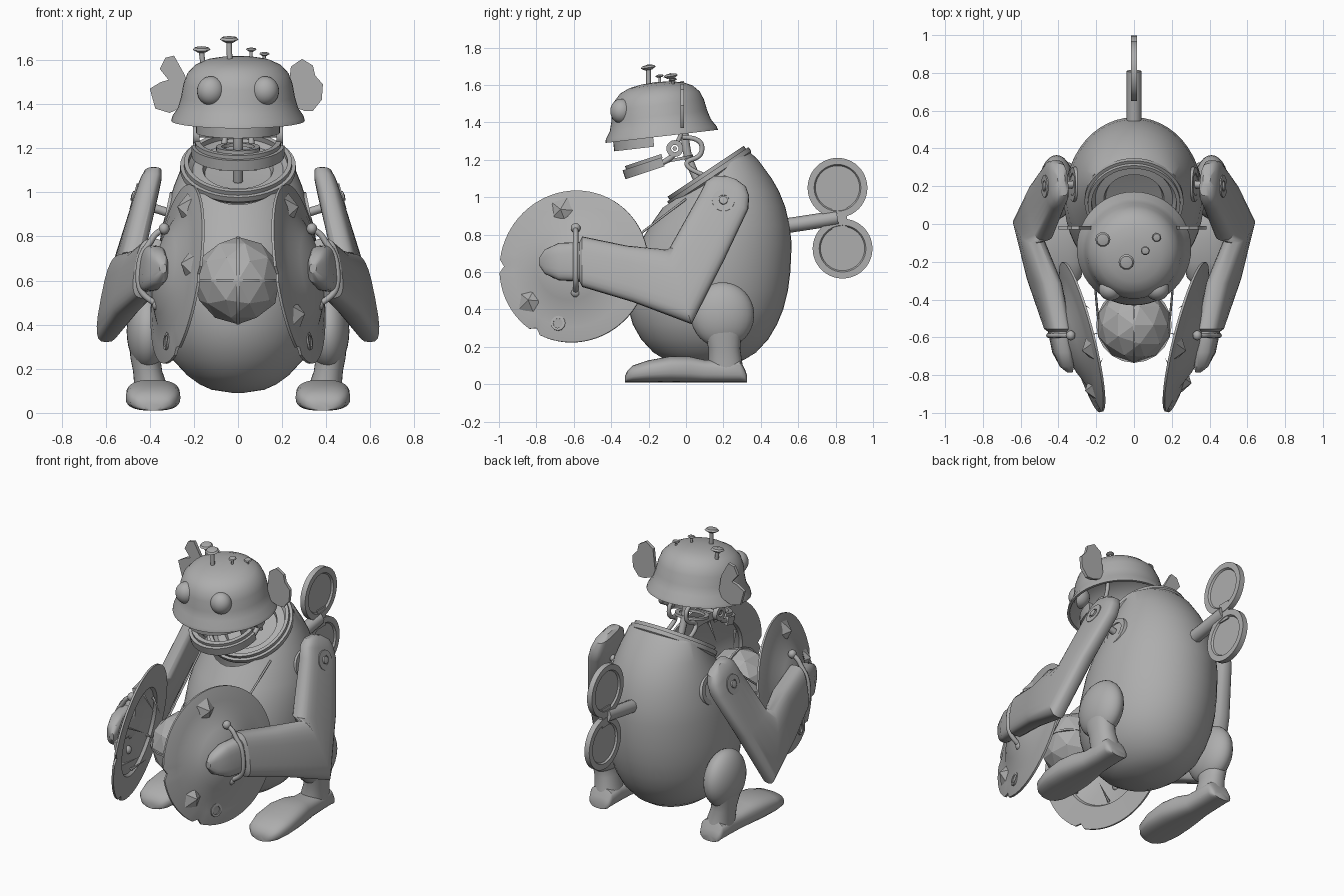
import bpy, bmesh, math
from mathutils import Matrix, Vector

cube = bpy.data.objects.get("Cube")
if cube:
    bpy.data.objects.remove(cube, do_unlink=True)

grey = bpy.data.materials.new("worn_grey")
grey.use_nodes = True
tone = (0.42, 0.42, 0.42, 1)
grey.diffuse_color = tone
for node in grey.node_tree.nodes:
    if node.type == 'BSDF_PRINCIPLED':
        node.inputs["Base Color"].default_value = tone

MIRROR = Matrix.Scale(-1, 4, (1, 0, 0))
SIDES = (("left", Matrix()), ("right", MIRROR))
TO_X = Matrix.Rotation(math.pi / 2, 4, 'Y')


def at(x, y, z, tilt=0.0):
    return Matrix.Translation((x, y, z)) @ Matrix.Rotation(tilt, 4, 'X')


def finish(name, bm, matrix=Matrix(), angle=35):
    bmesh.ops.remove_doubles(bm, verts=bm.verts, dist=0.0005)
    bm.transform(matrix)
    bmesh.ops.recalc_face_normals(bm, faces=bm.faces)
    for f in bm.faces:
        f.smooth = angle > 0
    for e in bm.edges:
        e.smooth = e.calc_face_angle(0) < math.radians(angle)
    mesh = bpy.data.meshes.new(name)
    bm.to_mesh(mesh)
    bm.free()
    mesh.materials.append(grey)
    bpy.context.collection.objects.link(bpy.data.objects.new(name, mesh))


def loft(rings, n=32, power=1.0):
    """Skin rings given as (centre, half axis a, half axis b)."""
    bm = bmesh.new()
    loops = []
    for c, a, b in rings:
        loop = []
        for i in range(n):
            t = math.tau * i / n
            u, v = (math.copysign(abs(w) ** power, w) for w in (math.cos(t), math.sin(t)))
            loop.append(bm.verts.new(Vector(c) + Vector(a) * u + Vector(b) * v))
        loops.append(loop)
    for p, q in zip(loops, loops[1:]):
        for i in range(n):
            j = (i + 1) % n
            bm.faces.new((p[i], p[j], q[j], q[i]))
    bm.faces.new(loops[0])
    bm.faces.new(loops[-1])
    return bm


def revolve(profile, n=40, closed=False, shape=lambda r, t: r):
    bm = bmesh.new()
    pts = profile + profile[:1] if closed else profile
    loops = [[bm.verts.new((shape(r, math.tau * i / n) * math.cos(math.tau * i / n),
                            shape(r, math.tau * i / n) * math.sin(math.tau * i / n), z))
              for i in range(n)] for r, z in pts]
    for p, q in zip(loops, loops[1:]):
        for i in range(n):
            j = (i + 1) % n
            bm.faces.new((p[i], p[j], q[j], q[i]))
    return bm


def ball(name, matrix, radii):
    bm = bmesh.new()
    bmesh.ops.create_uvsphere(bm, u_segments=28, v_segments=16, radius=1)
    finish(name, bm, matrix @ Matrix.Diagonal((*radii, 1)))


def tube(name, points, r, matrix=Matrix()):
    cu = bpy.data.curves.new(name, 'CURVE')
    cu.dimensions = '3D'
    cu.bevel_depth, cu.bevel_resolution, cu.use_fill_caps = r, 2, True
    sp = cu.splines.new('NURBS')
    sp.points.add(len(points) - 1)
    for p, co in zip(sp.points, points):
        p.co = (*(matrix @ Vector(co)), 1)
    sp.use_endpoint_u, sp.order_u = True, 3
    cu.materials.append(grey)
    bpy.context.collection.objects.link(bpy.data.objects.new(name, cu))


def plate(name, outline, depth, matrix):
    bm = bmesh.new()
    face = bm.faces.new([bm.verts.new((x, 0, z)) for x, z in outline])
    ext = bmesh.ops.extrude_face_region(bm, geom=[face])
    bmesh.ops.translate(bm, vec=(0, depth, 0),
                        verts=[v for v in ext["geom"] if isinstance(v, bmesh.types.BMVert)])
    finish(name, bm, matrix)


# Egg-shaped body, cut off at the slanted neck: z, front y, back y, half width
body = [(.09, .08, .12, .02), (.105, -.04, .24, .12), (.13, -.11, .31, .175), (.17, -.175, .375, .23),
        (.24, -.24, .44, .295), (.32, -.285, .487, .332), (.4, -.307, .52, .355), (.5, -.313, .545, .367),
        (.6, -.302, .558, .37), (.75, -.25, .565, .36), (.85, -.19, .554, .343), (.95, -.12, .53, .315),
        (1.03, -.07, .498, .29), (1.1, -.02, .458, .262), (1.2, .04, .385, .222), (1.28, .12, .3, .1)]
bm = loft([((0, (f + b) / 2, z), (w, 0, 0), (0, (b - f) / 2, 0)) for z, f, b, w in body], 48)
NECK = at(0, .125, 1.11, .588)
bmesh.ops.bisect_plane(bm, geom=bm.verts[:] + bm.edges[:] + bm.faces[:], clear_outer=True,
                       plane_co=NECK.translation, plane_no=NECK.to_3x3() @ Vector((0, 0, 1)))
finish("body", bm)
finish("neck_collar", revolve([(.23, -.04), (.262, -.01), (.262, .015), (.245, .015), (.245, .035),
                               (.225, .035), (.225, .01), (.205, -.01), (.16, -.005), (.15, -.03),
                               (0, -.04)], 48), NECK)

# Hollow cap of the head with a flared brim
finish("head_cap", revolve([(0, .292), (.08, .287), (.145, .275), (.195, .252), (.23, .215), (.247, .17),
                            (.258, .11), (.272, .06), (.298, .02), (.303, 0), (.288, 0), (.255, .06),
                            (.235, .14), (.2, .2), (.1, .25), (0, .26)], 48), at(0, -.13, 1.325, .116))
ear = [(.22, 1.4), (.24, 1.57), (.29, 1.605), (.34, 1.575), (.35, 1.53), (.385, 1.49), (.38, 1.42),
       (.34, 1.37), (.3, 1.37)]
torn_ear = [(.22, 1.4), (.24, 1.53), (.29, 1.62), (.33, 1.61), (.355, 1.56), (.315, 1.51), (.35, 1.5),
            (.4, 1.47), (.375, 1.38), (.31, 1.36)]
plate("left_ear", ear, .02, at(0, -.03, 0))
plate("right_ear", torn_ear, .02, MIRROR @ at(0, -.03, 0))

# Screws and nails in the scalp
for x, y, z, h, r in ((-.04, -.2, 1.6, .09, .042), (-.165, -.08, 1.57, .075, .04),
                      (.06, -.14, 1.6, .05, .024), (.12, -.07, 1.58, .05, .024)):
    tube("nail_shank", [(x * .9, y, z - .03), (x, y, z + h / 2), (x, y, z + h)], r * .3)
    finish("nail_head", revolve([(0, 0), (r * .5, 0), (r, r * .3), (r * .8, r * .55), (0, r * .7)], 10),
           at(x, y, z + h - .01, .15))


# Curved jaw bands
def jaw(name, rx, ry, height, matrix, n=20):
    bm = bmesh.new()
    quads = []
    for i in range(n + 1):
        t = math.pi + math.pi * i / n
        quads.append([bm.verts.new(((rx - d) * math.cos(t), (ry - d) * math.sin(t), z))
                      for d, z in ((0, 0), (0, height), (.025, height), (.025, 0))])
    for p, q in zip(quads, quads[1:]):
        for i in range(4):
            bm.faces.new((p[i], p[i - 1], q[i - 1], q[i]))
    bm.faces.new(quads[0])
    bm.faces.new(quads[-1])
    finish(name, bm, matrix)


jaw("upper_teeth", .19, .215, .06, at(0, -.17, 1.27, .116))
jaw("lower_jaw", .21, .22, .05, at(0, -.115, 1.165, .32))
jaw("lower_teeth", .195, .205, .022, at(0, -.125, 1.21, .32))
finish("mouth_ring", revolve([(.075, -.008), (.1, -.008), (.1, .008), (.075, .008)], 28, True),
       at(0, -.06, 1.2, .2))
tube("neck_spine", [(0, -.01, 1.36), (0, .0, 1.26), (0, .02, 1.18), (0, .08, 1.05)], .022)
tube("jaw_axle", [(-.2, -.06, 1.26), (0, -.06, 1.26), (.2, -.06, 1.26)], .012)

# Limb rings. Arm: x, y, z, half thickness, half width, direction of width in x, y and z
arm = [(.385, .24, 1.105, .02, .03, .1, .95, -.32), (.39, .235, 1.085, .04, .09, .1, .95, -.32),
       (.4, .222, 1.045, .05, .122, .1, .95, -.32), (.418, .205, .98, .055, .135, .1, .95, -.32),
       (.495, .06, .7, .062, .15, .15, .98, -.2), (.56, -.035, .52, .062, .21, .18, .31, -.95),
       (.475, -.3, .59, .075, .152, .25, .1, -.99), (.405, -.555, .655, .064, .135, .15, 0, -1),
       (.4, -.57, .655, .052, .105, .1, 0, -1), (.38, -.68, .655, .05, .1, .1, 0, -1),
       (.355, -.755, .655, .038, .065, 0, 0, -1), (.34, -.785, .655, .015, .02, 0, 0, -1)]
# Shin: z, centre y, half length, centre x, half width
shin = [(.04, .215, .1, .39, .075), (.12, .21, .09, .395, .075), (.19, .205, .085, .41, .066),
        (.25, .2, .095, .42, .068), (.35, .2, .13, .42, .075)]
# Foot: y, top z, centre x, half width
foot = [(-.325, .045, .385, .04), (-.315, .07, .385, .075), (-.285, .1, .385, .105), (-.2, .128, .385, .124),
        (-.08, .15, .385, .122), (.02, .148, .387, .105), (.1, .13, .39, .085), (.2, .13, .39, .08),
        (.29, .13, .39, .078), (.315, .08, .39, .07), (.325, .05, .39, .05)]
u = Vector((.248, .969, 0)).normalized()
n = u.cross(Vector((-.15, 0, .99))).normalized()
CYMBAL = Matrix.Translation((.28, -.6, .63)) @ Matrix((u, n.cross(u), n)).transposed().to_4x4()


def chipped(r, t):
    chip = any(abs(t - c) < .07 for c in (3.15, 4.2))
    return r - .025 if chip and r > .4 else r


dents = {"left": ((-.07, .3), (-.23, -.19)), "right": ((-.28, .04), (-.07, .3))}
for side, S in SIDES:
    # Face and jaw hinge
    ball(side + "_eye", S @ at(.123, -.345, 1.46), (.063, .06, .066))
    finish(side + "_jaw_hinge", revolve([(.02, -.015), (.045, -.015), (.045, .015), (.02, .015)], 20, True),
           S @ at(.19, -.06, 1.26) @ TO_X)
    tube(side + "_jaw_link", [(.19, -.14, 1.18), (.19, -.08, 1.2), (.19, -.06, 1.24)], .015, S)
    tube(side + "_head_link", [(.18, -.05, 1.29), (.18, -.02, 1.33), (.18, -.02, 1.4)], .012, S)
    tube(side + "_neck_cable", [(.06, -.02, 1.32), (.06, .08, 1.32), (.06, .09, 1.22), (.07, -.01, 1.19),
                                (.08, .03, 1.14), (.08, .12, 1.11)], .013, S)

    # Arm and shoulder joint
    finish(side + "_arm", loft([((x, y, z), (a, 0, 0), (b * o, b * p, b * q))
                                for x, y, z, a, b, o, p, q in arm], 24, .65), S, 32)
    tube(side + "_shoulder_rod", [(.28, .21, .895), (.35, .21, .92), (.45, .2, .95)], .02, S)
    joint = S @ at(.464, .2, .98) @ Matrix.Rotation(-.28, 4, 'Y') @ TO_X
    finish(side + "_shoulder_washer", revolve([(.03, -.01), (.06, -.01), (.06, .012), (.03, .012)], 20, True), joint)
    finish(side + "_shoulder_pin", revolve([(0, -.02), (.024, -.02), (.022, .018), (0, .022)], 16), joint)
    finish(side + "_shoulder_socket", revolve([(.055, -.03), (.1, -.03), (.09, .012), (.06, .012)], 28, True),
           S @ at(.315, .21, .91) @ Matrix.Rotation(-.2, 4, 'Y') @ TO_X)

    # Leg
    finish(side + "_foot", loft([((x, y, (t + .01) / 2), (w, 0, 0), (0, 0, (t - .01) / 2))
                                 for y, t, x, w in foot], 28, .75), S, 50)
    finish(side + "_shin", loft([((x, y, z), (w, 0, 0), (0, d, 0)) for z, y, d, x, w in shin], 28, .9), S, 50)
    ball(side + "_haunch", S @ at(.41, .195, .37), (.095, .17, .175))

    # Cymbal with chipped rim, dents, a worn hole and inner spikes
    P = S @ CYMBAL
    finish(side + "_cymbal", revolve([(0, .1), (.1, .09), (.19, .06), (.27, .022), (.33, .018), (.41, 0),
                                      (.41, -.012), (.27, -.006), (.26, .012), (.18, .045), (.09, .075),
                                      (0, .085)], 72, shape=chipped), P)
    for x, y in dents[side]:
        finish(side + "_cymbal_dent", revolve([(.072, 0), (0, .045)], 5), P @ at(x, y, .012), 0)
    finish(side + "_cymbal_hole", revolve([(.026, -.012), (.04, -.012), (.04, .014), (.026, .014)], 12, True),
           P @ at(-.07, -.31, .01))
    for k in range(6):
        spike = Matrix.Rotation(math.tau * (k + .5) / 6, 4, 'Z') @ at(.25, 0, .01) @ Matrix.Rotation(-2.3, 4, 'Y')
        finish(side + "_spike", revolve([(.009, 0), (0, .13)], 6), P @ spike)
    tube(side + "_hand_strap", [(.33, -.59, .835), (.37, -.59, .82), (.4, -.59, .77), (.445, -.59, .71),
                                (.455, -.59, .58), (.42, -.59, .52), (.36, -.59, .49)], .014, S)
    for x, z in ((.335, .835), (.365, .49)):
        ball(side + "_strap_rivet", S @ at(x, -.59, z), (.024, .026, .026))
    tube(side + "_ball_string", [(.23, .0, .99), (.215, -.25, .8), (.19, -.5, .61)], .006, S)

# Faceted ball with seams
bm = bmesh.new()
bmesh.ops.create_icosphere(bm, subdivisions=2, radius=.198)
finish("faceted_ball", bm, at(0, -.535, .6), 0)
for turn in (Matrix(), TO_X):
    finish("ball_seam", revolve([(.185, -.006), (.2, -.006), (.2, .006), (.185, .006)], 20, True),
           at(0, -.535, .6) @ turn)

# Wind-up key
tube("key_shaft", [(0, .52, .845), (0, .66, .865), (0, .81, .89)], .04)
for y, z in ((.81, 1.05), (.837, .725)):
    finish("key_loop", revolve([(0, .006), (.118, .006), (.125, .017), (.16, .017), (.16, -.017),
                                (.125, -.017), (.118, -.006), (0, -.006)], 40), at(0, y, z) @ TO_X)
plate("key_bridge", [(-.014, .83), (.014, .83), (.014, .95), (-.014, .95)], .08, at(0, .78, 0))
